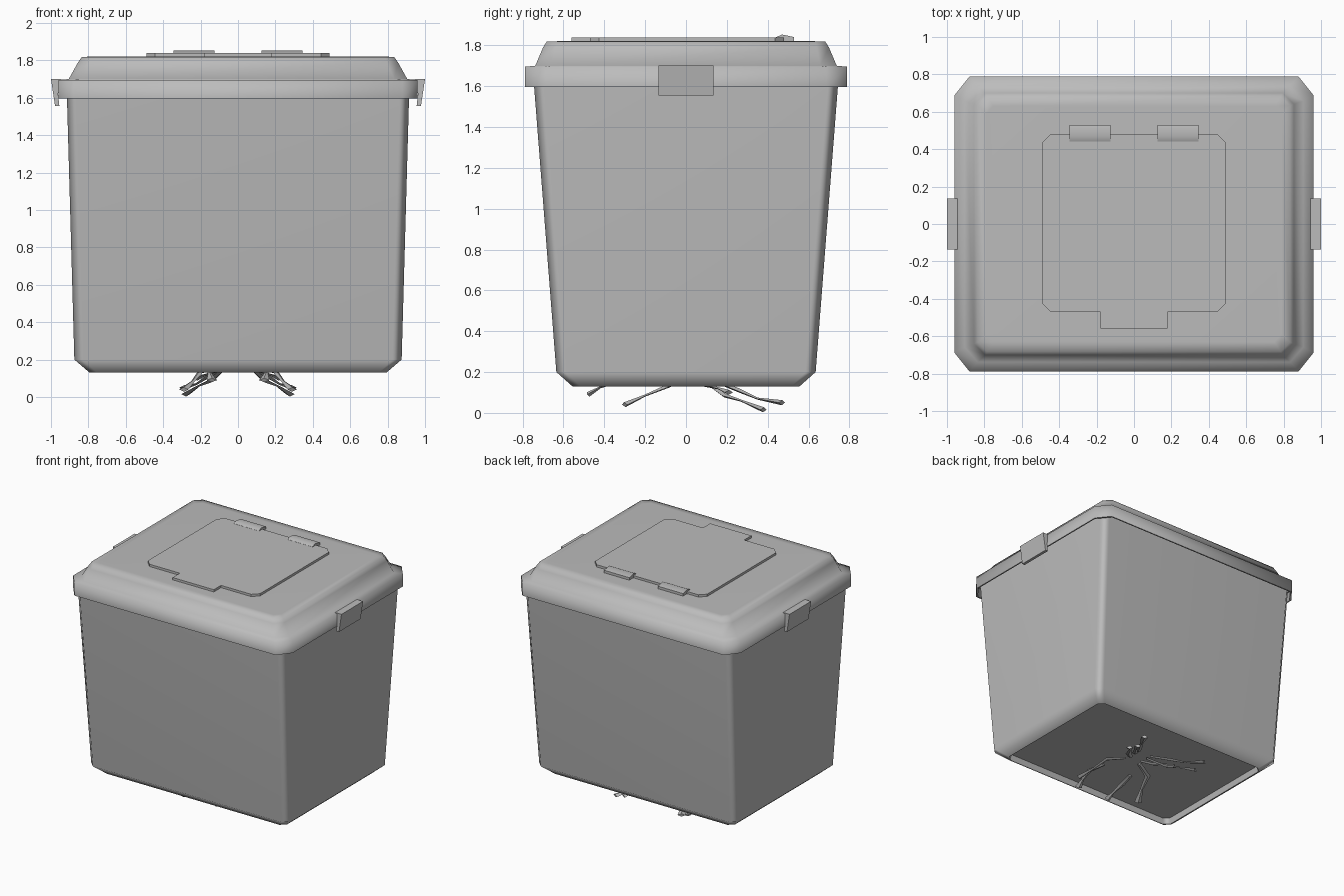
import bpy, bmesh, math
from mathutils import Vector

if "Cube" in bpy.data.objects:
    bpy.data.objects.remove(bpy.data.objects["Cube"])

grey = bpy.data.materials.new("matte grey")
grey.diffuse_color = (0.5, 0.5, 0.5, 1)
grey.use_nodes = True
grey.node_tree.nodes["Principled BSDF"].inputs["Base Color"].default_value = grey.diffuse_color


def finish(name, bm, angle, weighted=False):
    bmesh.ops.recalc_face_normals(bm, faces=bm.faces)
    me = bpy.data.meshes.new(name)
    bm.to_mesh(me)
    bm.free()
    me.materials.append(grey)
    ob = bpy.data.objects.new(name, me)
    bpy.context.collection.objects.link(ob)
    bpy.ops.object.select_all(action='DESELECT')
    ob.select_set(True)
    bpy.context.view_layer.objects.active = ob
    bpy.ops.object.shade_smooth_by_angle(angle=math.radians(angle))
    if weighted:
        ob.modifiers.new("even shading", 'WEIGHTED_NORMAL').keep_sharp = True
    return ob


def octagon(x, y, cx, cy):
    """Rectangle outline with cut corners."""
    return [(x, -y + cy), (x, y - cy), (x - cx, y), (-x + cx, y),
            (-x, y - cy), (-x, -y + cy), (-x + cx, -y), (x - cx, -y)]


def skin(bm, loops):
    """Join equal vertex loops with quads and cap both ends."""
    n = len(loops[0])
    for a, b in zip(loops, loops[1:]):
        for i in range(n):
            j = (i + 1) % n
            bm.faces.new((a[i], a[j], b[j], b[i]))
    bm.faces.new(loops[0])
    bm.faces.new(loops[-1])


def loft(name, rings, angle, weighted=False):
    """Skin a stack of (half x, half y, z, corner x, corner y) rings."""
    bm = bmesh.new()
    skin(bm, [[bm.verts.new((px, py, z)) for px, py in octagon(x, y, cx, cy)]
              for x, y, z, cx, cy in rings])
    return finish(name, bm, angle, weighted)


def prism(name, loop_a, loop_b, angle):
    """Solid between two matching outlines."""
    bm = bmesh.new()
    skin(bm, [[bm.verts.new(p) for p in loop] for loop in (loop_a, loop_b)])
    return finish(name, bm, angle)


# Tapered tub with a chamfered foot and a recessed floor
loft("tub", [(0.775, 0.54, 0.175, 0.04, 0.04),
             (0.785, 0.55, 0.13, 0.04, 0.04),
             (0.793, 0.556, 0.13, 0.04, 0.04),
             (0.875, 0.635, 0.20, 0.05, 0.05),
             (0.917, 0.751, 1.69, 0.05, 0.05)], 55, True)

# Lid with overhanging hollow rim and domed shoulder
lid = loft("lid", [(0.90, 0.73, 1.67, 0.06, 0.06),
                   (0.95, 0.778, 1.67, 0.08, 0.10),
                   (0.95, 0.778, 1.595, 0.08, 0.10),
                   (0.96, 0.788, 1.595, 0.08, 0.10),
                   (0.96, 0.788, 1.695, 0.08, 0.10),
                   (0.905, 0.738, 1.70, 0.07, 0.08),
                   (0.855, 0.70, 1.79, 0.06, 0.06),
                   (0.835, 0.682, 1.818, 0.05, 0.05),
                   (0.79, 0.63, 1.82, 0.04, 0.04)], 65)
for e in lid.data.edges:
    if all(lid.data.vertices[v].co.z > 1.69 for v in e.vertices):
        e.use_edge_sharp = False

# Hatch panel with front finger tab and back hinge bumps
c = 0.045
half = [(0.18, -0.56), (0.18, -0.47), (0.49 - c, -0.47), (0.49, -0.47 + c),
        (0.49, 0.48 - c), (0.49 - c, 0.48), (0.345, 0.48), (0.345, 0.528),
        (0.125, 0.528), (0.125, 0.48)]
outline = half + [(-x, y) for x, y in reversed(half)]
prism("hatch", [(x, y, 1.812) for x, y in outline], [(x, y, 1.838) for x, y in outline], 30)

for s, side in ((1, "right"), (-1, "left")):
    # Low wedge-shaped hinge covers
    prof = [(0.44, 1.83), (0.44, 1.839), (0.47, 1.853), (0.53, 1.84), (0.53, 1.815)]
    prism("hinge_" + side, [(0.125 * s, y, z) for y, z in prof],
          [(0.345 * s, y, z) for y, z in prof], 40)

    # Side clips hooked over the rim
    prof = [(0.945, 1.70), (1.0, 1.70), (0.978, 1.555), (0.955, 1.555), (0.962, 1.62)]
    prism("clip_" + side, [(x * s, -0.135, z) for x, z in prof],
          [(x * s, 0.135, z) for x, z in prof], 30)

# Thin jointed legs poking out underneath
legs = {
    "claw": [(0.13, -0.20, 0.165), (0.16, -0.33, 0.16), (0.15, -0.42, 0.125), (0.14, -0.48, 0.09)],
    "front_leg": [(0.07, -0.02, 0.165), (0.20, -0.08, 0.135), (0.24, -0.20, 0.085), (0.29, -0.30, 0.04)],
    "middle_leg": [(0.06, 0.08, 0.165), (0.15, 0.19, 0.085), (0.21, 0.27, 0.06), (0.28, 0.38, 0.015)],
    "back_leg": [(0.06, 0.12, 0.165), (0.16, 0.26, 0.11), (0.22, 0.35, 0.07), (0.29, 0.47, 0.05)],
    "short_leg": [(0.05, 0.02, 0.165), (0.12, 0.08, 0.14), (0.17, 0.16, 0.12), (0.22, 0.21, 0.10)],
}
widths = (0.018, 0.022, 0.011, 0.028)
for name, path in legs.items():
    for s, side in ((1, "right"), (-1, "left")):
        pts = [Vector((x * s, y, z)) for x, y, z in path]
        bm = bmesh.new()
        loops = []
        for i, p in enumerate(pts):
            d = (pts[min(i + 1, 3)] - pts[max(i - 1, 0)]).normalized()
            u = d.cross(Vector((0, 0, 1))).normalized()
            v = u.cross(d)
            w = widths[i]
            loops.append([bm.verts.new(p + o) for o in (u * w, v * w * 0.45, -u * w, -v * w * 0.45)])
        skin(bm, loops)
        finish(name + "_" + side, bm, 30)
